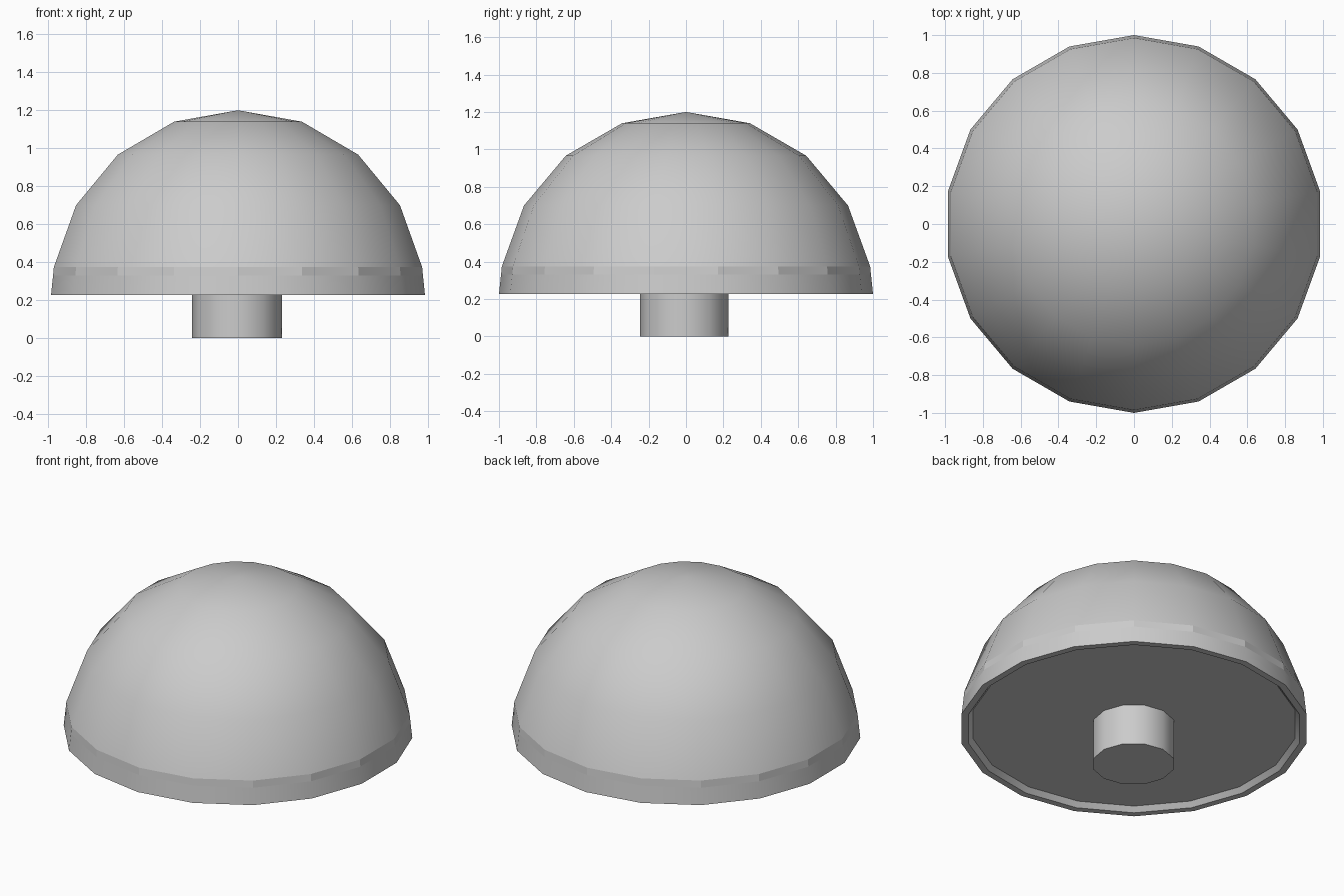
import bpy, bmesh
from math import sin, cos, radians, tau

if "Cube" in bpy.data.objects:
    bpy.data.objects.remove(bpy.data.objects["Cube"])


def lathe(name, profile, sides, start_deg, flat=(), centre=(0, 0)):
    """Revolve (radius, z) points; bands listed in flat stay faceted."""
    bm = bmesh.new()
    rings = []
    for r, z in profile:
        n = sides if r > 0 else 1
        rings.append([bm.verts.new((centre[0] + r * cos(radians(start_deg) + tau * i / sides),
                                    centre[1] + r * sin(radians(start_deg) + tau * i / sides), z))
                      for i in range(n)])
    for k, (a, b) in enumerate(zip(rings, rings[1:])):
        for i in range(sides):
            j = (i + 1) % sides
            quad = [a[i % len(a)], b[i % len(b)], b[j % len(b)], a[j % len(a)]]
            face = bm.faces.new(list(dict.fromkeys(quad)))
            face.smooth = k not in flat
    bmesh.ops.recalc_face_normals(bm, faces=bm.faces)
    for e in bm.edges:
        e.smooth = e.calc_face_angle(0) < radians(35)
    mesh = bpy.data.meshes.new(name)
    bm.to_mesh(mesh)
    bm.free()
    obj = bpy.data.objects.new(name, mesh)
    bpy.context.collection.objects.link(obj)
    return obj


# Domed cap: round top, faceted band, flared lip, recessed underside
dome = [(sin(radians(a)), 0.2 + cos(radians(a))) for a in range(20, 81, 20)]
lip = [(0.989, 0.33), (1.0, 0.226)]
underside = [(0.96, 0.226), (0.935, 0.256), (0, 0.256)]
lathe("cap", [(0, 1.2)] + dome + lip + underside, 18, 90, flat=(4, 6, 8))

# Short stem
lathe("stem", [(0, 0.262), (0.238, 0.262), (0.238, 0), (0, 0)], 12, 5,
      flat=(0, 2), centre=(-0.005, -0.01))
